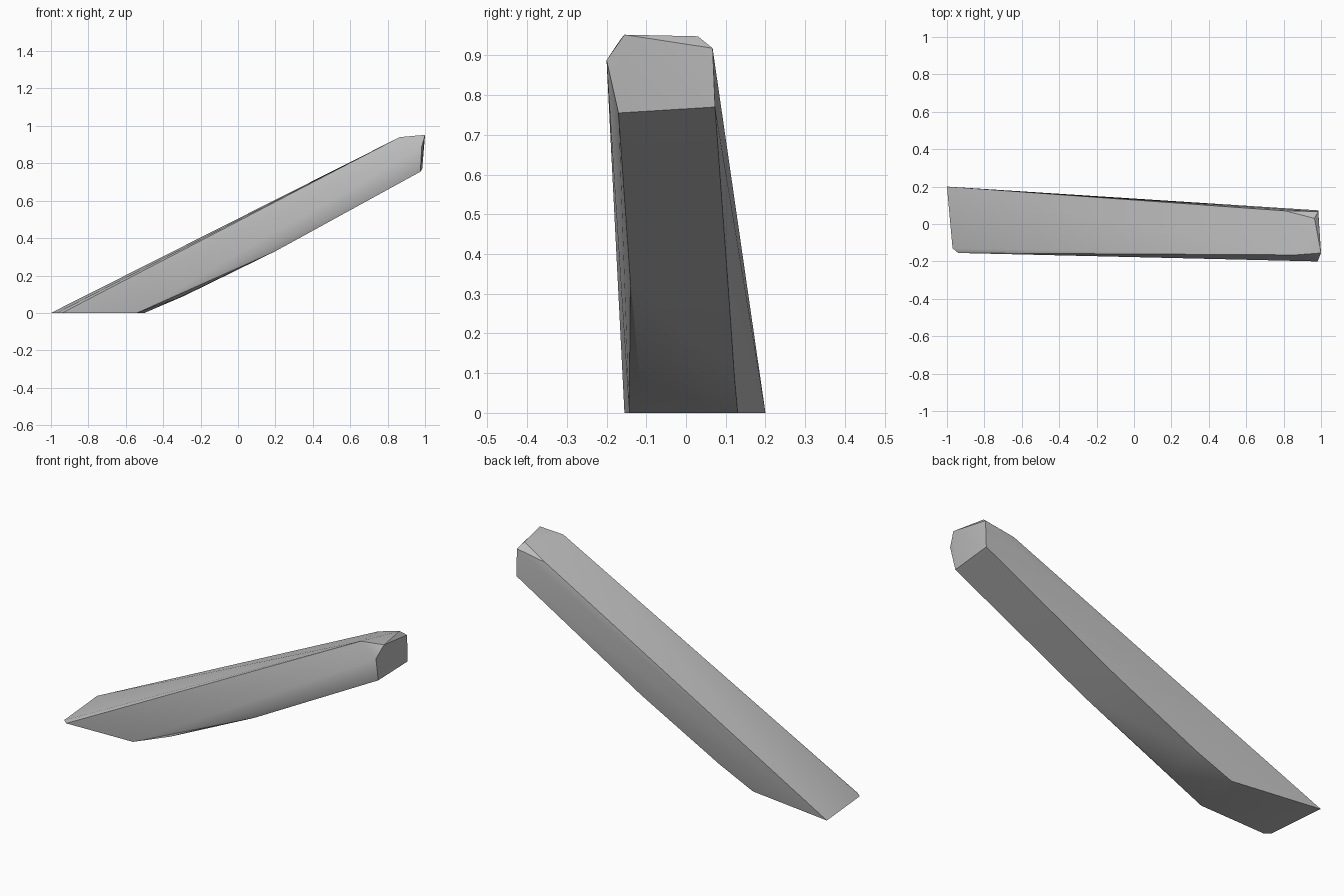
import bpy
import bmesh
import math

# Remove the default cube
default_cube = bpy.data.objects.get("Cube")
if default_cube:
    bpy.data.objects.remove(default_cube, do_unlink=True)


def make_material(name, colour):
    material = bpy.data.materials.new(name)
    material.use_nodes = True
    material.diffuse_color = colour
    shader = next(n for n in material.node_tree.nodes if n.type == "BSDF_PRINCIPLED")
    shader.inputs["Base Color"].default_value = colour
    return material


def make_hull(name, corners, material):
    """Wrap a convex faceted solid around the given corner points."""
    mesh = bpy.data.meshes.new(name)
    bm = bmesh.new()
    for corner in corners:
        bm.verts.new(corner)
    result = bmesh.ops.convex_hull(bm, input=bm.verts[:])
    unused = {v for v in result["geom_interior"] if isinstance(v, bmesh.types.BMVert)}
    bmesh.ops.delete(bm, geom=list(unused), context="VERTS")
    bmesh.ops.dissolve_limit(bm, angle_limit=math.radians(1),
                             verts=bm.verts[:], edges=bm.edges[:])
    bmesh.ops.recalc_face_normals(bm, faces=bm.faces[:])
    bm.to_mesh(mesh)
    bm.free()
    mesh.materials.append(material)
    part = bpy.data.objects.new(name, mesh)
    bpy.context.collection.objects.link(part)
    return part


# Slanted foot, cut level with the ground
foot = [(-1, .2, 0), (-.97, -.13, 0), (-.94, -.155, 0),
        (-.54, -.143, 0), (-.5, .13, 0)]

# Gently bowed underside
underside = [(-.33, -.115, .075), (-.29, .122, .09),
             (.2, -.14, .33), (.2, .105, .335)]

# Chipped upper end: end face, then the shoulders behind it
end_face = [(.975, -.17, .755), (.985, .073, .77), (.985, .067, .918),
            (1, -.155, .952), (.982, -.2, .888)]
shoulders = [(.965, .03, .948), (.865, -.165, .94), (.81, .07, .89)]

grey = make_material("plain grey", (.5, .5, .5, 1))
beam = make_hull("slanted_beam", foot + underside + end_face + shoulders, grey)

# Smooth the shallow facets and keep the main edges crisp
bpy.ops.object.select_all(action="DESELECT")
beam.select_set(True)
bpy.context.view_layer.objects.active = beam
bpy.ops.object.shade_smooth_by_angle(angle=math.radians(30))
